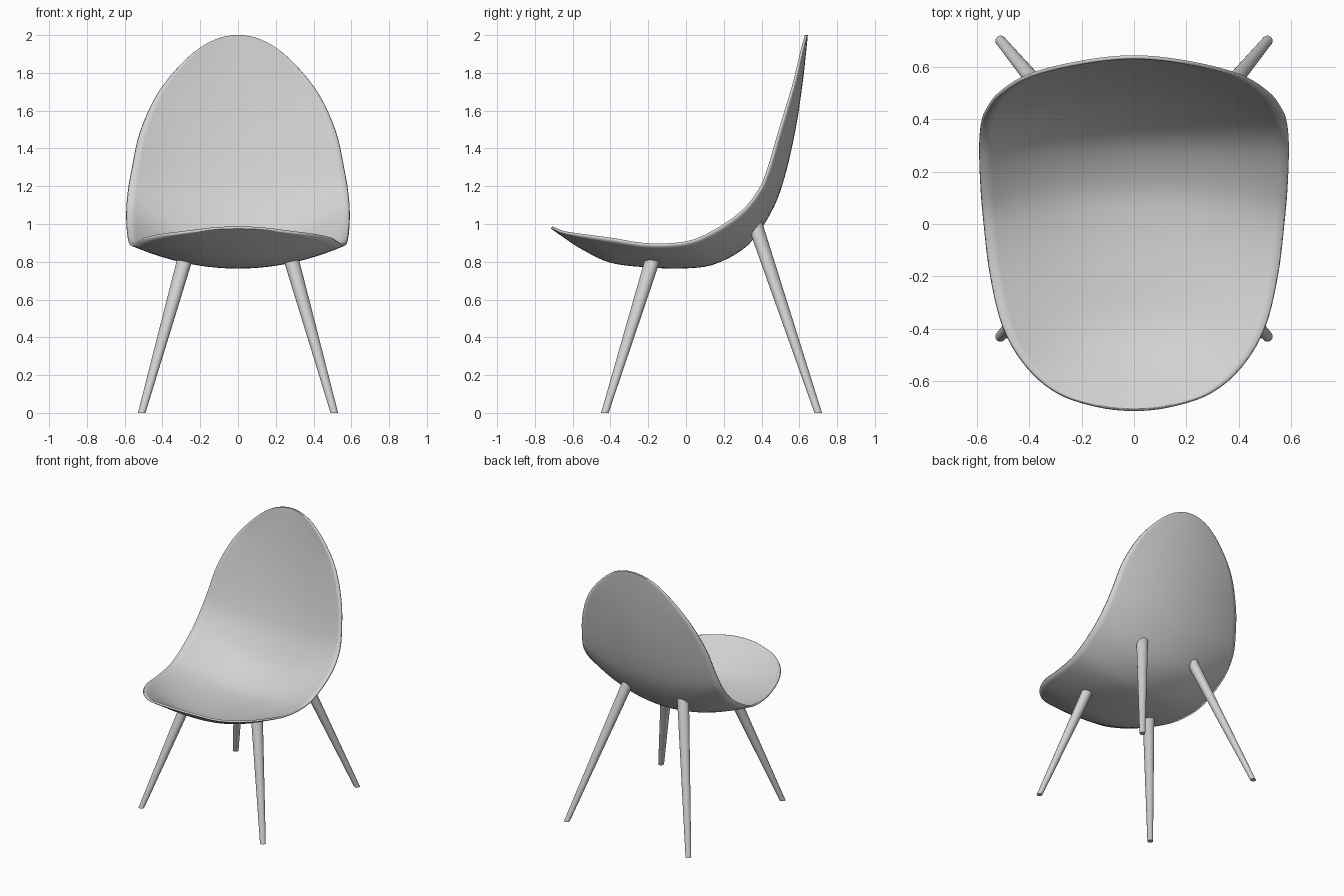
import bpy
import bmesh
import math
from mathutils import Vector
from mathutils.bvhtree import BVHTree

default = bpy.data.objects.get("Cube")
if default:
    bpy.data.objects.remove(default, do_unlink=True)

# One matte light grey for the whole chair
grey = bpy.data.materials.new("light grey")
grey.use_nodes = True
colour = (0.64, 0.64, 0.64, 1)
grey.diffuse_color = colour
grey.node_tree.nodes["Principled BSDF"].inputs["Base Color"].default_value = colour


def make_object(name, bm):
    mesh = bpy.data.meshes.new(name)
    bm.to_mesh(mesh)
    bm.free()
    mesh.materials.append(grey)
    obj = bpy.data.objects.new(name, mesh)
    bpy.context.collection.objects.link(obj)
    return obj


def smooth(obj):
    bpy.ops.object.select_all(action="DESELECT")
    obj.select_set(True)
    bpy.context.view_layer.objects.active = obj
    bpy.ops.object.shade_smooth_by_angle(angle=math.radians(40))


def catmull_rom(a, b, c, d, t):
    return [0.5 * (2 * q + (r - p) * t + (2 * p - 5 * q + 4 * r - s) * t ** 2
                   + (3 * q - p - 3 * r + s) * t ** 3)
            for p, q, r, s in zip(a, b, c, d)]


# Shell stations, front tip to back top:
# spine y, spine z, half width, rim y, rim z
stations = [
    (-.715, .975, 0, -.715, .975),
    (-.7, .965, .14, -.7, .97),
    (-.65, .93, .29, -.65, .95),
    (-.55, .865, .41, -.55, .935),
    (-.4, .795, .5, -.4, .915),
    (-.2, .77, .55, -.2, .885),
    (0, .765, .575, 0, .895),
    (.16, .79, .587, .14, .95),
    (.33, .89, .592, .29, 1.05),
    (.45, 1.06, .585, .385, 1.16),
    (.52, 1.24, .565, .44, 1.28),
    (.58, 1.5, .515, .505, 1.5),
    (.618, 1.75, .4, .575, 1.73),
    (.638, 1.93, .2, .625, 1.935),
    (.645, 2, 0, .645, 2),
]


def mirrored(station):
    yc, zc, width, yr, zr = station
    return (yc, zc, -width, yr, zr)


# Smooth sections along the shell, rounded over at both tips
STEPS, ACROSS = 5, 28
padded = [mirrored(stations[1])] + stations + [mirrored(stations[-2])]
sections = []
for i in range(len(stations) - 1):
    for k in range(STEPS):
        sections.append(catmull_rom(*padded[i:i + 4], k / STEPS))
sections.append(stations[-1])

# Outer skin of the shell: each section is a shallow parabola
bm = bmesh.new()
rows = []
for yc, zc, width, yr, zr in sections:
    row = []
    for j in range(ACROSS + 1):
        t = 2 * j / ACROSS - 1
        row.append(bm.verts.new((width * t,
                                 yc + (yr - yc) * t * t,
                                 zc + (zr - zc) * t * t)))
    rows.append(row)
for lower, upper in zip(rows, rows[1:]):
    for j in range(ACROSS):
        bm.faces.new((lower[j], lower[j + 1], upper[j + 1], upper[j]))
bmesh.ops.remove_doubles(bm, verts=bm.verts, dist=0.0001)
skin = BVHTree.FromBMesh(bm)

# Thin seat shell, thickened towards the sitter
shell = make_object("seat_shell", bm)
thick = shell.modifiers.new("thickness", "SOLIDIFY")
thick.thickness = 0.014
thick.offset = 1
smooth(shell)


# Tapered splayed leg whose top is trimmed to the underside of the shell
def leg(name, foot, top, sides=24):
    foot, top = Vector(foot), Vector(top)
    bm = bmesh.new()
    bottom_ring, top_ring = [], []
    for k in range(sides):
        angle = math.tau * k / sides
        out = Vector((math.cos(angle), math.sin(angle), 0))
        low = foot + out * 0.02
        high = top + out * 0.041
        way = (high - low).normalized()
        hit = skin.ray_cast(low, way)[0]
        end = hit + way * 0.006 if hit else high
        bottom_ring.append(bm.verts.new(low))
        top_ring.append(bm.verts.new(end))
    for k in range(sides):
        n = (k + 1) % sides
        bm.faces.new((bottom_ring[k], bottom_ring[n], top_ring[n], top_ring[k]))
    bm.faces.new(bottom_ring[::-1])
    bm.faces.new(top_ring)
    smooth(make_object(name, bm))


for side, sign in (("left", 1), ("right", -1)):
    leg("front_leg_" + side, (sign * .51, -.43, 0), (sign * .285, -.18, .8))
    leg("back_leg_" + side, (sign * .51, .7, 0), (sign * .235, .37, .985))
